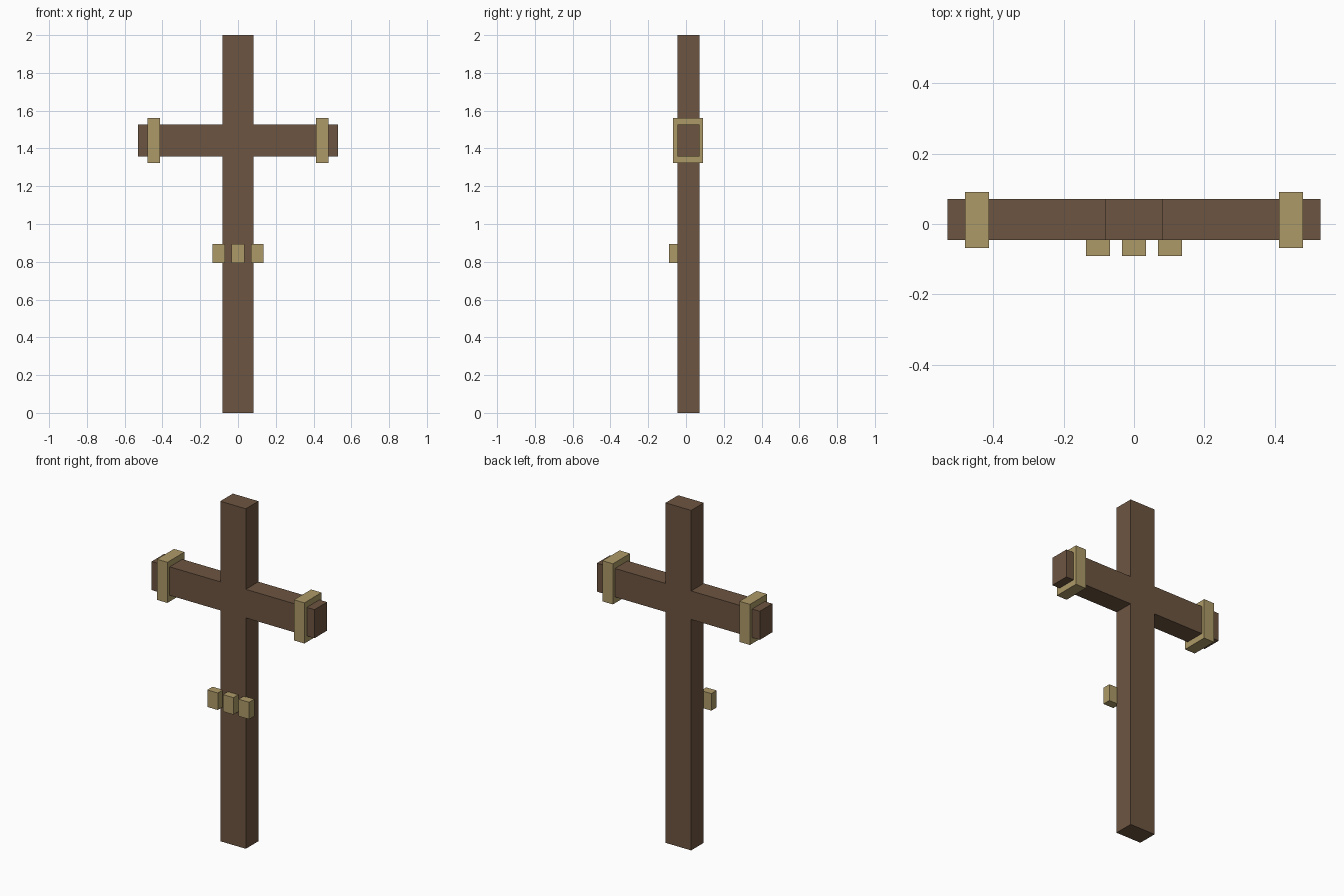
import bpy, bmesh

if "Cube" in bpy.data.objects:
    bpy.data.objects.remove(bpy.data.objects["Cube"])


def material(name, rgb):
    m = bpy.data.materials.new(name)
    m.diffuse_color = (*rgb, 1)
    m.use_nodes = True
    m.node_tree.nodes["Principled BSDF"].inputs["Base Color"].default_value = m.diffuse_color
    return m


wood = material("brown wood", (0.153, 0.091, 0.053))
rope = material("tan rope", (0.423, 0.323, 0.138))


def prism(name, outline, y0, y1, mat):
    """Extrude an x-z outline from y0 to y1."""
    bm = bmesh.new()
    face = bm.faces.new([bm.verts.new((x, y0, z)) for x, z in outline])
    ext = bmesh.ops.extrude_face_region(bm, geom=[face])
    verts = [g for g in ext["geom"] if isinstance(g, bmesh.types.BMVert)]
    bmesh.ops.translate(bm, verts=verts, vec=(0, y1 - y0, 0))
    bmesh.ops.recalc_face_normals(bm, faces=bm.faces)
    mesh = bpy.data.meshes.new(name)
    bm.to_mesh(mesh)
    bm.free()
    mesh.materials.append(mat)
    ob = bpy.data.objects.new(name, mesh)
    bpy.context.collection.objects.link(ob)
    return ob


def box(name, x, half, z0, z1, y0, y1, mat):
    pts = [(x - half, z0), (x + half, z0), (x + half, z1), (x - half, z1)]
    return prism(name, pts, y0, y1, mat)


# Post and crossbeam as one clean solid
P, A, Z0, Z1 = 0.083, 0.53, 1.358, 1.526
right = [(P, 0), (P, Z0), (A, Z0), (A, Z1), (P, Z1), (P, 2)]
prism("post_and_crossbeam", right + [(-x, z) for x, z in reversed(right)],
      -0.046, 0.071, wood)

# Bindings round the beam ends
for side, x in (("left", -0.446), ("right", 0.446)):
    box(side + "_binding", x, 0.034, 1.322, 1.561, -0.068, 0.091, rope)

# Three small blocks on the front of the post
for side, x in (("left", -0.102), ("middle", 0), ("right", 0.102)):
    box(side + "_block", x, 0.034, 0.793, 0.893, -0.091, -0.042, rope)
